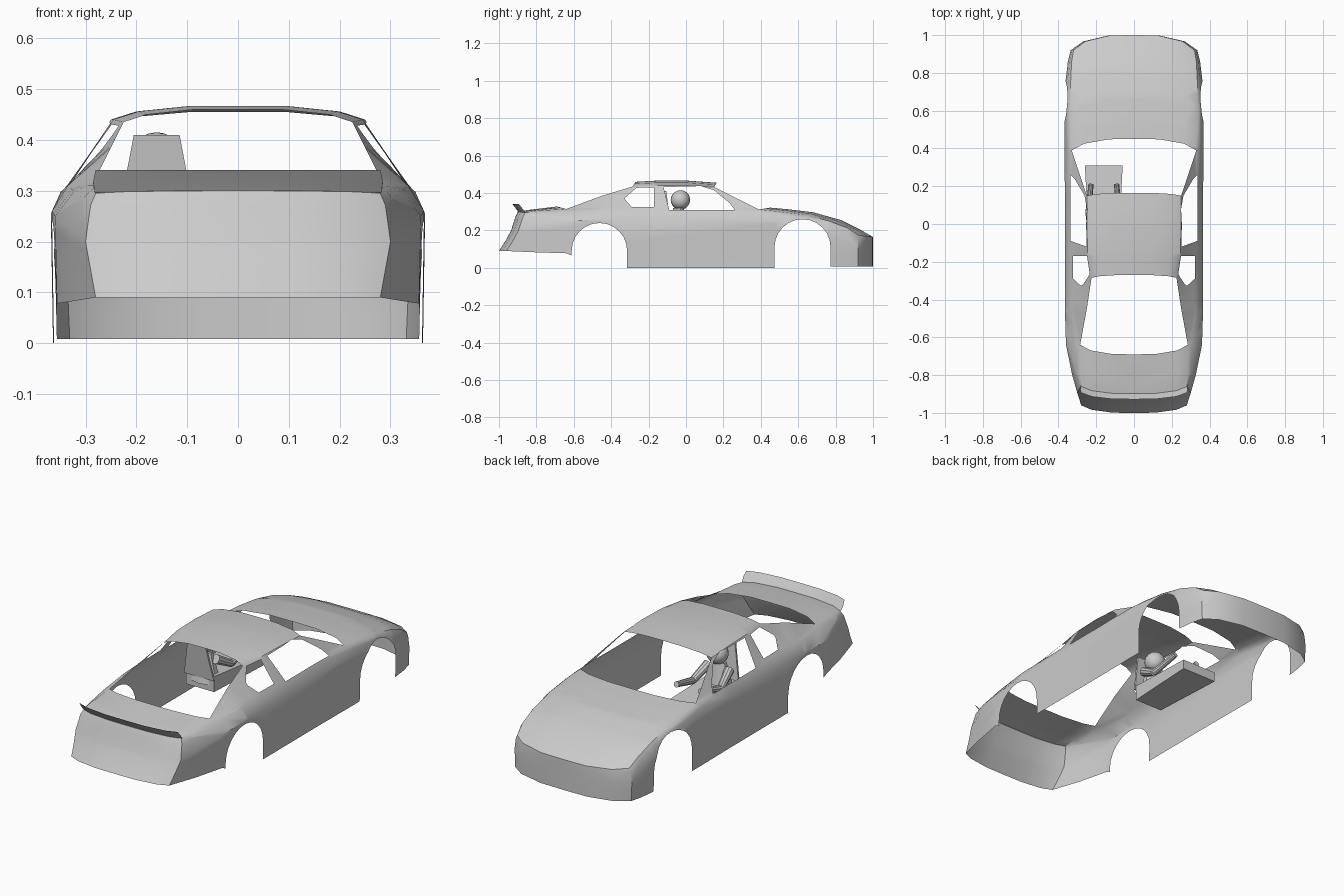
import bpy, bmesh, math
from mathutils import Vector

cube = bpy.data.objects.get("Cube")
if cube:
    bpy.data.objects.remove(cube)

GREY = (0.6, 0.6, 0.6, 1)
paint = bpy.data.materials.new("plain_grey")
paint.use_nodes = True
paint.diffuse_color = GREY
paint.node_tree.nodes["Principled BSDF"].inputs["Base Color"].default_value = GREY

FRACTIONS = (1, 0.8, 0.4, 0)    # columns from the top edge to the centre line


def finish(bm, name, mirror=False, angle=35):
    bmesh.ops.remove_doubles(bm, verts=bm.verts, dist=0.0005)
    bmesh.ops.recalc_face_normals(bm, faces=bm.faces)
    mesh = bpy.data.meshes.new(name)
    bm.to_mesh(mesh)
    bm.free()
    mesh.materials.append(paint)
    ob = bpy.data.objects.new(name, mesh)
    bpy.context.collection.objects.link(ob)
    bpy.ops.object.select_all(action='DESELECT')
    ob.select_set(True)
    bpy.context.view_layer.objects.active = ob
    bpy.ops.object.shade_smooth_by_angle(angle=math.radians(angle))
    if mirror:
        ob.modifiers.new("mirror", 'MIRROR')


def add_grid(bm, rows, skip=lambda i, j: False):
    verts = [[bm.verts.new(p) for p in row] for row in rows]
    for i in range(len(rows) - 1):
        for j in range(len(rows[0]) - 1):
            if not skip(i, j):
                bm.faces.new((verts[i][j], verts[i][j + 1],
                              verts[i + 1][j + 1], verts[i + 1][j]))


def cut_hole(bm, outline):
    """Cut a convex anticlockwise (y, z) outline through the shell."""
    sides = []

    def inside():
        return [f for f in bm.faces if all(
            (f.calc_center_median() - a).dot(n) < 0 for a, n in sides)]

    for (y, z), (y_next, z_next) in zip(outline, outline[1:] + outline[:1]):
        corner = Vector((0, y, z))
        normal = Vector((0, z_next - z, y - y_next)).normalized()
        faces = inside()
        geom = set(faces)
        for f in faces:
            geom.update(f.edges, f.verts)
        bmesh.ops.bisect_plane(bm, geom=list(geom), dist=1e-5,
                               plane_co=corner, plane_no=normal)
        sides.append((corner, normal))
    bmesh.ops.delete(bm, geom=inside(), context='FACES')


def arch(y, r, top):
    turns = [math.pi * k / 12 for k in range(13)]
    return [(y - r, -0.1), (y + r, -0.1)] + [
        (y + r * math.cos(t), top - r + r * math.sin(t)) for t in turns]


def section(y, bow, centre, sill, belt, top, shoulder=None, inset=0.004, lean=0):
    """Rows from each side point across to the centre; bow bends them along y."""
    belt, top = Vector(belt), Vector(top)
    low = Vector((belt.x - inset, sill))
    shoulder = shoulder or (belt.x * 0.5 + top.x * 0.5, belt.y * 0.25 + top.y * 0.75)
    rows = []
    for k, (x, z) in enumerate((low, (low + belt) / 2, belt, shoulder, top)):
        rise = centre - z if k == 4 else 0
        shift = lean * (1 - k / 4) ** 1.5
        rows.append([(x * f, y + shift + bow * (1 - f ** 4), z + rise * (1 - f ** 4))
                     for f in FRACTIONS])
    return rows


# Hood sections, from the nose back to the windshield base
sections = [section(*s) for s in (
    (0.92, 0.08, 0.165, 0.008, (0.335, 0.1), (0.32, 0.175)),
    (0.86, 0.07, 0.205, 0.008, (0.35, 0.14), (0.33, 0.215)),
    (0.76, 0.07, 0.255, 0.008, (0.362, 0.18), (0.335, 0.252)),
    (0.62, 0.06, 0.297, 0, (0.368, 0.225), (0.335, 0.285)),
    (0.48, 0.06, 0.314, 0, (0.368, 0.245), (0.335, 0.303)),
    (0.39, 0.06, 0.322, 0, (0.368, 0.255), (0.33, 0.312)))]
windshield = len(sections) - 1

# Cabin sections share one belt and shoulder; only the roof edge changes
for y, bow, centre, top in ((0.15, 0.015, 0.455, (0.25, 0.432)),
                            (0, 0, 0.467, (0.25, 0.44)),
                            (-0.15, 0, 0.467, (0.245, 0.44)),
                            (-0.285, 0.015, 0.46, (0.225, 0.435)),
                            (-0.45, 0, 0.4, (0.25, 0.385))):
    sections.append(section(y, bow, centre, 0, (0.366, 0.26), top, (0.335, 0.31)))
rear_window = len(sections) - 2

# Deck sections, ending in the slanted tail
sections += [
    section(-0.64, -0.05, 0.328, 0.078, (0.36, 0.25), (0.285, 0.315)),
    section(-0.8, -0.04, 0.31, 0.083, (0.327, 0.225), (0.284, 0.305)),
    section(-0.86, -0.04, 0.3, 0.09, (0.3, 0.2), (0.28, 0.295), inset=0.02, lean=-0.1)]

# Body shell: sides, hood, roof and deck in one loft, then nose and tail walls
open_bays = (windshield, rear_window, rear_window + 1)
bm = bmesh.new()
add_grid(bm, [[row[0] for row in rows] + rows[-1][1:] for rows in sections],
         lambda i, j: j >= 4 and i in open_bays)
for rows in (sections[0], sections[-1]):
    add_grid(bm, rows)
bmesh.ops.remove_doubles(bm, verts=bm.verts, dist=0.0005)

# Wheel arches, then door and quarter windows
cut_hole(bm, arch(0.623, 0.15, 0.26))
cut_hole(bm, arch(-0.463, 0.148, 0.24))
cut_hole(bm, [(-0.09, 0.31), (0.26, 0.31), (0.235, 0.345),
              (0.15, 0.415), (0.08, 0.437), (-0.12, 0.432)])
cut_hole(bm, [(-0.29, 0.325), (-0.17, 0.325), (-0.17, 0.43),
              (-0.265, 0.428), (-0.325, 0.375), (-0.325, 0.365)])
finish(bm, "body_shell", mirror=True)

# Rear spoiler blade
bm = bmesh.new()
add_grid(bm, [[(x * f, y - 0.035 * (1 - f ** 4), z) for f in FRACTIONS]
              for x, y, z in ((0.282, -0.86, 0.296), (0.285, -0.875, 0.318),
                              (0.28, -0.893, 0.341))])
finish(bm, "rear_spoiler", mirror=True)

SEAT_X = -0.16


def rect(half, y_a, y_b, z_a, z_b):
    return [(SEAT_X - half, y_a, z_a), (SEAT_X + half, y_a, z_a),
            (SEAT_X + half, y_b, z_b), (SEAT_X - half, y_b, z_b)]


def wedge(name, start, end):
    """Solid between two rectangles."""
    bm = bmesh.new()
    va, vb = [[bm.verts.new(p) for p in ring] for ring in (start, end)]
    bm.faces.new(va)
    bm.faces.new(vb)
    for k in range(4):
        bm.faces.new((va[k], va[k - 1], vb[k - 1], vb[k]))
    finish(bm, name)


def limb(name, start, end, r_start, r_end, squash=1):
    """Tapered round limb between two points."""
    start, end = Vector(start), Vector(end)
    bm = bmesh.new()
    bmesh.ops.create_cone(bm, cap_ends=True, segments=10, radius1=r_start,
                          radius2=r_end, depth=(end - start).length)
    bmesh.ops.scale(bm, vec=(1, squash, 1), verts=bm.verts)
    turn = Vector((0, 0, 1)).rotation_difference(end - start)
    for v in bm.verts:
        v.co = turn @ v.co + (start + end) / 2
    finish(bm, name)


# Seat back and driver
wedge("seat_back", rect(0.045, -0.115, -0.105, 0.41, 0.41),
      rect(0.085, -0.09, -0.08, 0.2, 0.2))
wedge("driver_legs", rect(0.08, -0.08, -0.08, 0.14, 0.22),
      rect(0.1, 0.31, 0.31, 0.14, 0.19))
limb("driver_torso", (SEAT_X, -0.04, 0.17), (SEAT_X, -0.04, 0.32), 0.08, 0.04, 0.7)
for label, s in (("left", 1), ("right", -1)):
    elbow = (SEAT_X + s * 0.08, 0.06, 0.235)
    limb(label + "_upper_arm", (SEAT_X + s * 0.06, -0.04, 0.29), elbow, 0.024, 0.018)
    limb(label + "_forearm", elbow, (SEAT_X + s * 0.068, 0.21, 0.275), 0.018, 0.014)

bm = bmesh.new()
bmesh.ops.create_uvsphere(bm, u_segments=16, v_segments=10, radius=0.052)
bmesh.ops.translate(bm, vec=(SEAT_X, -0.03, 0.363), verts=bm.verts)
finish(bm, "driver_helmet", angle=60)
